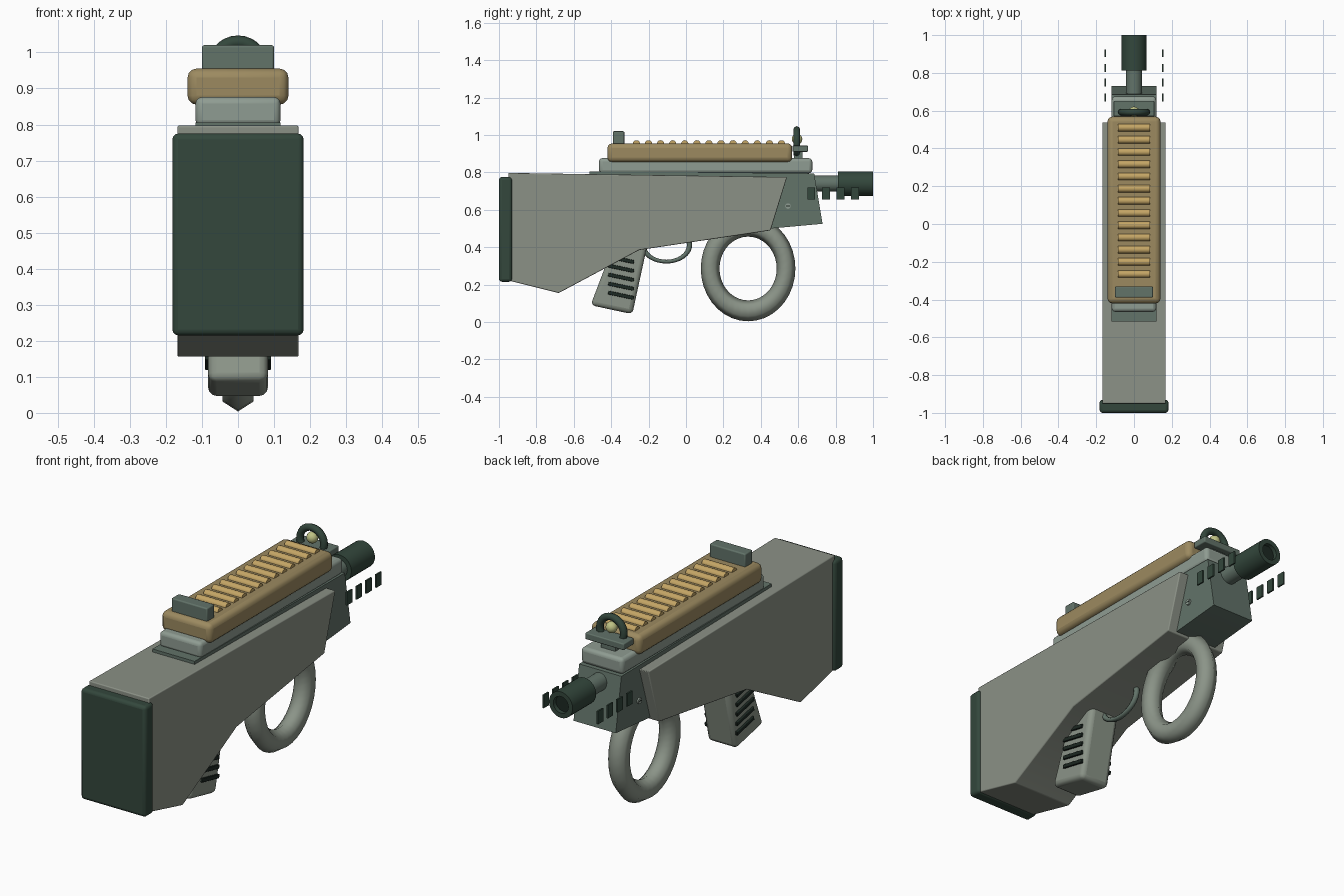
import bpy, bmesh
from math import radians, pi
from mathutils import Matrix, Vector

if "Cube" in bpy.data.objects:
    bpy.data.objects.remove(bpy.data.objects["Cube"])


def mat(name, hexcol):
    m = bpy.data.materials.new(name)
    c = [int(hexcol[i:i + 2], 16) / 255 for i in (0, 2, 4)]
    m.diffuse_color = [v / 12.92 if v < 0.04 else ((v + 0.055) / 1.055) ** 2.4 for v in c] + [1]
    m.use_nodes = True
    m.node_tree.nodes["Principled BSDF"].inputs["Base Color"].default_value = m.diffuse_color
    return m


OLIVE = mat("olive_grey", "8b9186")
GRIP = mat("grip_grey", "8b9488")
STEEL = mat("steel_green", "627369")
PALE = mat("pale_green", "8f9c92")
DARK = mat("dark_green", "33473c")
BLACK = mat("bore_dark", "1c2822")
TAN = mat("tan", "9c8a60")
SAND = mat("sand", "c4a565")
BEAD = mat("bead", "bfc284")


def finish(name, bm, material, bevel=0, segs=3, angle=35):
    bmesh.ops.recalc_face_normals(bm, faces=bm.faces)
    me = bpy.data.meshes.new(name)
    bm.to_mesh(me)
    bm.free()
    ob = bpy.data.objects.new(name, me)
    bpy.context.collection.objects.link(ob)
    me.materials.append(material)
    if bevel:
        b = ob.modifiers.new("bevel", 'BEVEL')
        b.width, b.segments = bevel, segs
    bpy.ops.object.select_all(action='DESELECT')
    ob.select_set(True)
    bpy.context.view_layer.objects.active = ob
    bpy.ops.object.shade_smooth_by_angle(angle=radians(angle))
    return ob


def box(name, x, y, z, material, bevel=0, tilt=0):
    """Box from (min, max) ranges, optionally tilted about x."""
    bm = bmesh.new()
    size = [r[1] - r[0] for r in (x, y, z)]
    mid = Vector([(r[1] + r[0]) / 2 for r in (x, y, z)])
    m = Matrix.Translation(mid) @ Matrix.Rotation(tilt, 4, 'X') @ Matrix.Diagonal((*size, 1))
    bmesh.ops.create_cube(bm, size=1, matrix=m)
    return finish(name, bm, material, bevel)


def prism(name, half, pts, material, bevel=0):
    """Side profile of (y, z) points extruded symmetrically across x."""
    bm = bmesh.new()
    f = bm.faces.new([bm.verts.new((-half, y, z)) for y, z in pts])
    ext = bmesh.ops.extrude_face_region(bm, geom=[f])
    vs = [v for v in ext["geom"] if isinstance(v, bmesh.types.BMVert)]
    bmesh.ops.translate(bm, verts=vs, vec=(2 * half, 0, 0))
    return finish(name, bm, material, bevel)


def rod(name, centre, r, length, axis, material, segs=24, bore=0):
    bm = bmesh.new()
    rot = Matrix.Rotation(pi / 2, 4, 'Y') if axis == 'X' else Matrix.Rotation(-pi / 2, 4, 'X')
    bmesh.ops.create_cone(bm, cap_ends=True, segments=segs, radius1=r, radius2=r, depth=length,
                          matrix=Matrix.Translation(centre) @ rot)
    if bore:
        tip = max(bm.faces, key=lambda f: f.calc_center_median().y)
        bmesh.ops.inset_region(bm, faces=[tip], thickness=r - bore)
        ext = bmesh.ops.extrude_face_region(bm, geom=[tip])
        vs = [v for v in ext["geom"] if isinstance(v, bmesh.types.BMVert)]
        bmesh.ops.translate(bm, verts=vs, vec=(0, -0.06, 0))
        bmesh.ops.delete(bm, geom=[tip], context='FACES')
    return finish(name, bm, material)


def ring(name, centre, major, minor, axis, material, segs=36, sides=6, stretch=1.0):
    """Torus spun from a small circle, facing along the x or y axis."""
    bm = bmesh.new()
    bmesh.ops.create_circle(bm, segments=sides, radius=minor,
                            matrix=Matrix.Translation((major, 0, 0)) @ Matrix.Rotation(pi / 2, 4, 'X')
                            @ Matrix.Rotation(pi / 2, 4, 'Z'))
    out = max(bm.verts, key=lambda v: v.co.x)
    if out.co.x < major + minor * 0.99:
        bmesh.ops.rotate(bm, verts=bm.verts, cent=(major, 0, 0),
                         matrix=Matrix.Rotation(pi / sides, 3, 'Y'))
    bmesh.ops.spin(bm, geom=bm.edges[:], cent=(0, 0, 0), axis=(0, 0, 1), angle=2 * pi, steps=segs)
    bmesh.ops.remove_doubles(bm, verts=bm.verts, dist=1e-4)
    rot = Matrix.Rotation(pi / 2, 4, 'Y' if axis == 'X' else 'X')
    bm.transform(Matrix.Translation(centre) @ Matrix.Diagonal((1, 1, stretch, 1)) @ rot)
    return finish(name, bm, material, angle=75)


# Stock shell, receiver and butt pad
prism("stock_body", 0.168, [(-0.95, 0.797), (0.54, 0.775), (0.452, 0.49), (-0.25, 0.385),
                            (-0.68, 0.155), (-0.95, 0.222)], OLIVE, 0.005)
prism("receiver", 0.118, [(-0.515, 0.806), (0.685, 0.795), (0.73, 0.525), (0.4, 0.495),
                          (-0.515, 0.6)], STEEL)
box("butt_pad", (-0.182, 0.182), (-1, -0.93), (0.215, 0.775), DARK, 0.016)

# Top rail and ribbed cover
box("top_rail", (-0.118, 0.118), (-0.465, 0.675), (0.795, 0.876), PALE, 0.018)
box("top_cover", (-0.14, 0.14), (-0.42, 0.568), (0.855, 0.955), TAN, 0.025)
for i in range(13):
    rod(f"cover_rib_{i + 1}", (0, -0.265 + i * 0.0646, 0.952), 0.02, 0.17, 'X', SAND, 12)

# Sights
box("rear_sight", (-0.1, 0.1), (-0.39, -0.33), (0.94, 1.02), STEEL, 0.006)
box("front_sight_bar", (-0.108, 0.108), (0.57, 0.652), (0.91, 0.943), STEEL, 0.005)
box("front_sight_post", (-0.04, 0.04), (0.578, 0.622), (0.86, 0.92), STEEL)
ring("front_sight_ring", (0, 0.592, 0.962), 0.067, 0.018, 'Y', DARK, 28, 8)
bm = bmesh.new()
bmesh.ops.create_uvsphere(bm, u_segments=14, v_segments=10, radius=0.028,
                          matrix=Matrix.Translation((0, 0.594, 0.978)))
finish("front_sight_bead", bm, BEAD)

# Barrel
rod("barrel", (0, 0.75, 0.74), 0.043, 0.2, 'Y', STEEL)
rod("muzzle", (0, 0.906, 0.74), 0.066, 0.188, 'Y', DARK, 28, 0.042)
rod("bore", (0, 0.95, 0.74), 0.041, 0.06, 'Y', BLACK)

# Side vents and screws on both sides
for s, side in ((-1, "left"), (1, "right")):
    for i in range(4):
        y = 0.67 + i * 0.078
        box(f"vent_{side}_{i + 1}", (s * 0.152 - 0.004, s * 0.152 + 0.004),
            (y - 0.021, y + 0.021), (0.654, 0.72), DARK)
    rod(f"screw_{side}", (s * 0.118, 0.545, 0.62), 0.015, 0.016, 'X', PALE, 16)
    box(f"screw_slot_{side}", (s * 0.126 - 0.001, s * 0.126 + 0.001),
        (0.535, 0.555), (0.618, 0.622), BLACK)
    # Grip slats
    for i in range(5):
        z = 0.143 + i * 0.048
        box(f"grip_slat_{side}_{i + 1}", (s * 0.086 - 0.006, s * 0.086 + 0.006),
            (-0.417, -0.277), (z - 0.01, z + 0.01), BLACK, 0.003, radians(-12))

# Pistol grip, trigger guard and ring foregrip
prism("pistol_grip", 0.083, [(-0.51, 0.09), (-0.287, 0.042), (-0.205, 0.42), (-0.385, 0.42)],
      GRIP, 0.024)
ring("trigger_guard", (0, -0.105, 0.412), 0.124, 0.014, 'X', STEEL, 32, 8, 0.72)
ring("ring_foregrip", (0, 0.332, 0.286), 0.203, 0.05, 'X', GRIP, 36, 6, 1.115)
